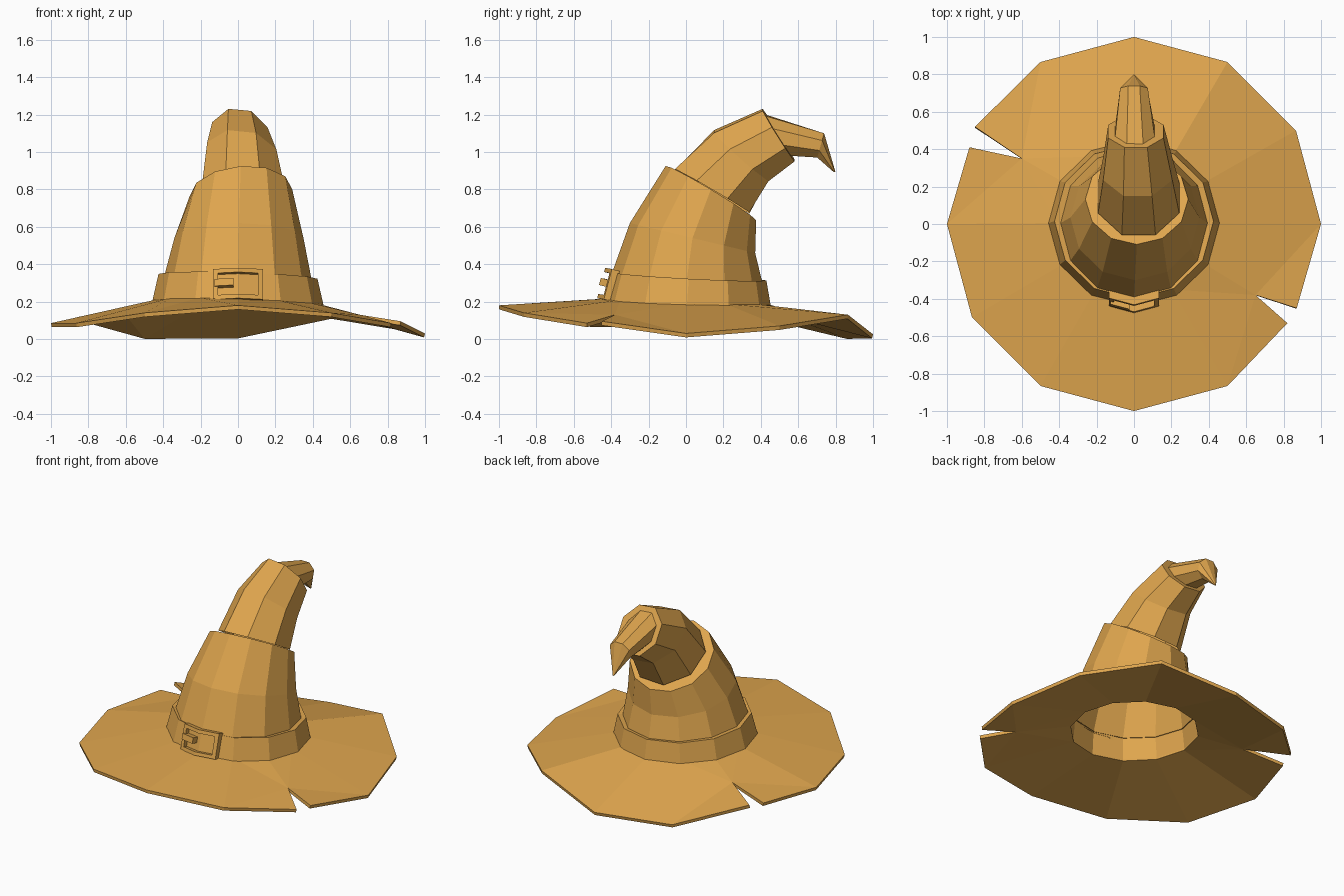
import bpy, bmesh
from math import sin, cos, pi, radians
from mathutils import Vector

cube = bpy.data.objects.get("Cube")
if cube:
    bpy.data.objects.remove(cube, do_unlink=True)

leather = bpy.data.materials.new("tan_leather")
leather.use_nodes = True
tan = (0.74, 0.38, 0.076, 1)
leather.diffuse_color = tan
leather.node_tree.nodes["Principled BSDF"].inputs["Base Color"].default_value = tan


def ring(centre, u, v, n=12, turn=0.0):
    """Points of a tilted ellipse with half axes u and v."""
    c, u, v = Vector(centre), Vector(u), Vector(v)
    return [c + u * cos(turn + 2 * pi * i / n) + v * sin(turn + 2 * pi * i / n)
            for i in range(n)]


def loft(bm, rings, cap_start=False, cap_end=False):
    """Skin a row of matching rings with quads."""
    rows = [[bm.verts.new(p) for p in r] for r in rings]
    n = len(rows[0])
    for a, b in zip(rows, rows[1:]):
        for i in range(n):
            j = (i + 1) % n
            bm.faces.new((a[i], a[j], b[j], b[i]))
    if cap_start:
        bm.faces.new(rows[0][::-1])
    if cap_end:
        bm.faces.new(rows[-1])


def finish(name, bm, fix_normals=False):
    if fix_normals:
        bmesh.ops.recalc_face_normals(bm, faces=bm.faces)
    mesh = bpy.data.meshes.new(name)
    bm.to_mesh(mesh)
    bm.free()
    mesh.materials.append(leather)
    obj = bpy.data.objects.new(name, mesh)
    bpy.context.collection.objects.link(obj)
    return obj


# Brim: twelve sagging sectors with two torn notches
edge_z = [0.03, 0.07, 0.13, 0.025, 0.022, None, 0.085, 0.085, 0.14, 0.18, 0.14, None]
notches = {
    5: [(-0.85, 0.52, 0.12), (-0.60, 0.35, 0.145), (-0.88, 0.41, 0.10)],
    11: [(0.82, -0.53, 0.085), (0.65, -0.38, 0.13), (0.87, -0.45, 0.095)],
}
bm = bmesh.new()
inner = [bm.verts.new(p) for p in
         ring((0, 0.005, 0.205), (0.41, 0, -0.012), (0, 0.41, -0.012))]
outer = []
for i, z in enumerate(edge_z):
    a = radians(30 * i)
    points = notches.get(i) or [(cos(a), sin(a), z)]
    outer.append([bm.verts.new(p) for p in points])
for i in range(12):
    j = (i + 1) % 12
    start, end = outer[i], outer[j]
    # a notched corner gives each neighbouring sector its own torn edge
    near = start[1:] if len(start) == 3 else start
    far = end[:2] if len(end) == 3 else end
    bm.faces.new([inner[i], *near, *far, inner[j]])
bmesh.ops.triangulate(bm, faces=[f for f in bm.faces if len(f.verts) > 4])
brim = finish("brim", bm)
solid = brim.modifiers.new("thickness", "SOLIDIFY")
solid.thickness = 0.022
solid.offset = -1

# Lower crown: open below, with a ledge folded in at the slanted rim
bm = bmesh.new()
loft(bm, [
    ring((0, 0.005, 0.185), (0.41, 0, -0.012), (0, 0.41, -0.012)),
    ring((0, 0.005, 0.335), (0.392, 0, -0.01), (0, 0.40, -0.02)),
    ring((0.005, 0.035, 0.54), (0.345, 0, 0), (0, 0.335, -0.08)),
    ring((0.015, 0.133, 0.78), (0.275, 0, 0.02), (0, 0.242, -0.145)),
    ring((0.015, 0.133, 0.775), (0.19, 0, 0.01), (0, 0.165, -0.1)),
])
finish("lower_crown", bm)

# Hat band: sloped wall with a flat top
bm = bmesh.new()
loft(bm, [
    ring((0, 0.005, 0.195), (0.457, 0, -0.012), (0, 0.447, -0.012)),
    ring((0, 0.015, 0.335), (0.425, 0, -0.013), (0, 0.415, -0.022)),
    ring((0, 0.005, 0.33), (0.385, 0, -0.013), (0, 0.39, -0.022)),
])
finish("hat_band", bm)

# Upper crown: bends backwards out of the lower rim
half = pi / 8
bm = bmesh.new()
loft(bm, [
    ring((0.025, 0.14, 0.79), (0.235, 0, 0.01), (0, 0.215, -0.125), 8, half),
    ring((0.02, 0.295, 0.98), (0.2, 0, -0.02), (0, 0.157, -0.14), 8, half),
    ring((0.01, 0.495, 1.09), (0.16, 0, -0.015), (0, 0.092, -0.146), 8, half),
], cap_end=True)
finish("upper_crown", bm)

# Drooping tip
bm = bmesh.new()
loft(bm, [
    ring((0.005, 0.49, 1.09), (0.115, 0, -0.01), (0, 0.07, -0.115), 8, half),
    ring((0, 0.72, 1.035), (0.08, 0, 0), (0, -0.02, -0.07), 8, half),
    ring((0, 0.795, 0.893), (0.004, 0, 0), (0, -0.004, -0.002), 8, half),
], cap_end=True)
finish("tip", bm)


# Buckle: bars that follow the bend of the band
def on_band(x, t, out):
    return Vector((x, -0.44 + 0.04 * t + 0.268 * abs(x) - out,
                   0.21 + 0.15 * t - 0.05 * abs(x) + 0.25 * out))


def bar(bm, xs, low, high, out):
    section = [(low, -0.01), (high, -0.01), (high, out), (low, out)]
    loft(bm, [[on_band(x, t, o) for t, o in section] for x in xs], True, True)


bm = bmesh.new()
for low in (0.0, 0.93):
    bar(bm, (-0.133, 0, 0.133), low, low + 0.15, 0.035)
for side in (-1, 1):
    bar(bm, sorted((side * 0.108, side * 0.133)), 0.15, 0.93, 0.035)
finish("buckle_frame", bm, True)

bm = bmesh.new()
bar(bm, (-0.125, -0.025), 0.45, 0.7, 0.05)
finish("buckle_prong", bm, True)
